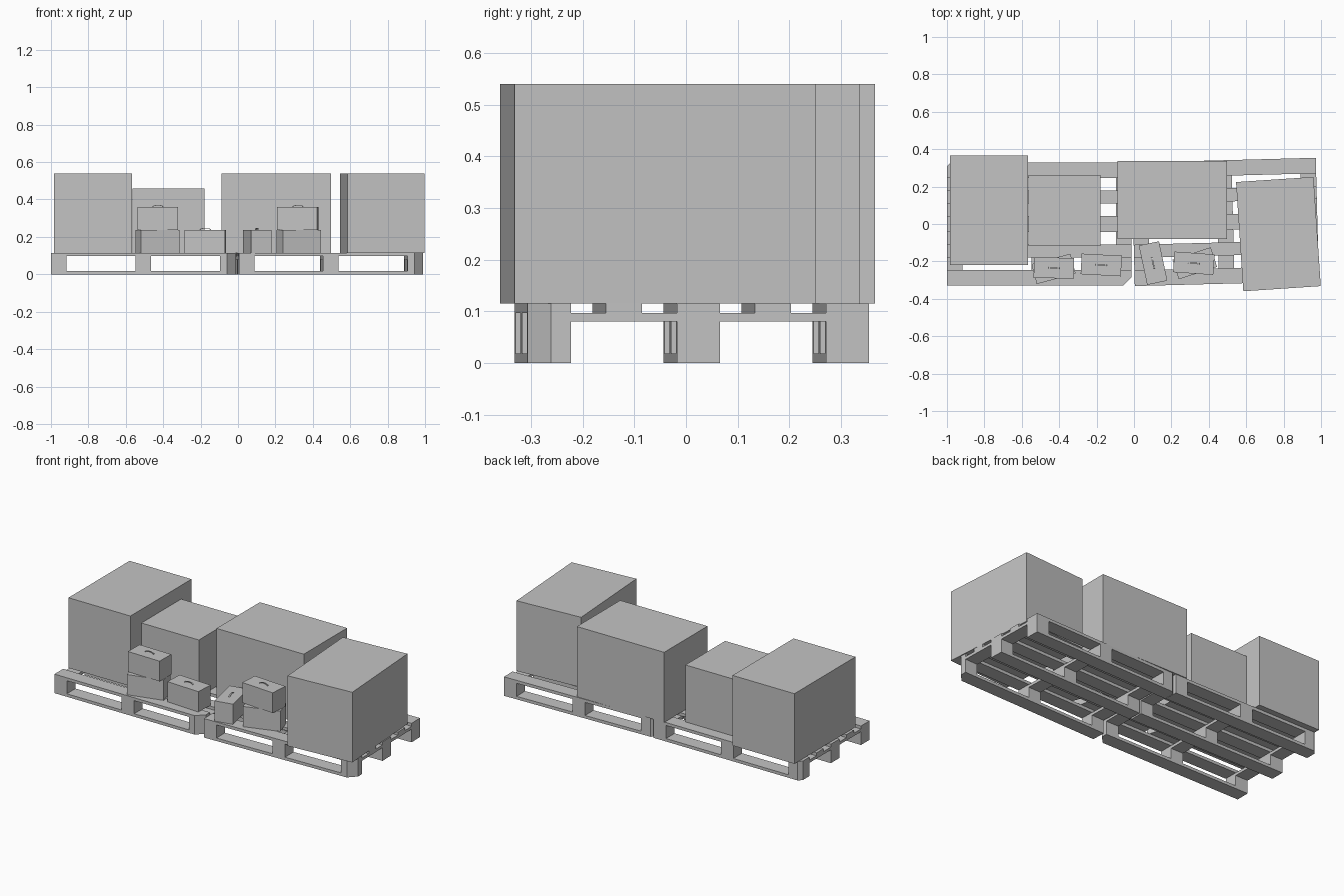
import bpy
import bmesh
from math import radians, sin, cos, pi
from mathutils import Matrix

cube = bpy.data.objects.get("Cube")
if cube:
    bpy.data.objects.remove(cube, do_unlink=True)

grey = bpy.data.materials.new("plain_grey")
grey.use_nodes = True
COLOUR = (0.55, 0.55, 0.55, 1)
grey.diffuse_color = COLOUR
grey.node_tree.nodes["Principled BSDF"].inputs["Base Color"].default_value = COLOUR


def prism(name, outline, z0, z1, place):
    """Extrude a flat outline from z0 to z1 and move it into place."""
    bm = bmesh.new()
    face = bm.faces.new([bm.verts.new((x, y, z0)) for x, y in outline])
    top = bmesh.ops.extrude_face_region(bm, geom=[face])["geom"]
    verts = [v for v in top if isinstance(v, bmesh.types.BMVert)]
    bmesh.ops.translate(bm, verts=verts, vec=(0, 0, z1 - z0))
    bmesh.ops.recalc_face_normals(bm, faces=bm.faces)
    mesh = bpy.data.meshes.new(name)
    bm.to_mesh(mesh)
    bm.free()
    mesh.materials.append(grey)
    obj = bpy.data.objects.new(name, mesh)
    obj.matrix_world = place
    bpy.context.collection.objects.link(obj)
    return obj


def rect(x, y, w, d, front_cut=0, back_cut=0):
    """Rectangle with optional cuts at its front +x and back -x corners."""
    x0, x1, y0, y1 = x - w / 2, x + w / 2, y - d / 2, y + d / 2
    points = [(x0, y0)]
    points += [(x1 - front_cut, y0), (x1, y0 + front_cut)] if front_cut else [(x1, y0)]
    points += [(x1, y1)]
    points += [(x0 + back_cut, y1), (x0, y1 - back_cut)] if back_cut else [(x0, y1)]
    return points


def placed(x, y, degrees):
    return Matrix.Translation((x, y, 0)) @ Matrix.Rotation(radians(degrees), 4, "Z")


# Pallet levels and sizes
LENGTH, WIDTH, RUNNER = 0.985, 0.66, 0.083
SIDE = (WIDTH - RUNNER) / 2
BASE, BLOCK_TOP, CROSS_TOP, DECK = 0.018, 0.08, 0.097, 0.115


def pallet(side, place):
    # Deck boards
    for i in range(-2, 3):
        front = 0.045 if i == -2 else 0
        back = 0.02 if i == 2 else 0
        depth = 0.07 if i in (-1, 1) else RUNNER
        prism(side + "_deck_board", rect(0, i * SIDE / 2, LENGTH, depth, front, back),
              CROSS_TOP, DECK, place)
    # Cross boards
    for i in (-1, 0, 1):
        front = 0.045 if i == 1 else 0
        back = 0.02 if i == -1 else 0
        prism(side + "_cross_board", rect(i * (LENGTH - 0.083) / 2, 0, 0.083, WIDTH, front, back),
              BLOCK_TOP, CROSS_TOP, place)
    # Ground runners and the blocks that stand on them
    for j in (-1, 0, 1):
        front = 0.045 if j == -1 else 0
        back = 0.02 if j == 1 else 0
        prism(side + "_runner", rect(0, j * SIDE, LENGTH, RUNNER, front, back), 0, BASE, place)
        for i in (-1, 0, 1):
            prism(side + "_block",
                  rect(i * (LENGTH - 0.083) / 2, j * SIDE, 0.083, RUNNER,
                       front if i == 1 else 0, back if i == -1 else 0),
                  BASE, BLOCK_TOP, place)


pallet("right", placed(-0.507, 0, 0))
pallet("left", placed(0.488, 0.011, 1.5))

# Large crates: name, x, y, width, depth, top, turn
for name, x, y, w, d, top, turn in (
        ("outer_right_crate", -0.775, 0.073, 0.415, 0.585, 0.54, 0),
        ("low_crate", -0.372, 0.072, 0.385, 0.38, 0.46, 0),
        ("wide_crate", 0.204, 0.128, 0.585, 0.415, 0.54, 0),
        ("outer_left_crate", 0.772, -0.054, 0.415, 0.585, 0.54, 3.8)):
    prism(name, rect(0, 0, w, d), DECK, top, placed(x, y, turn))


def handle(place, top):
    """Thin arched strap on the lid of a small carton."""
    steps = [pi * i / 8 for i in range(9)]
    arch = [(0.03 * cos(a), 0.011 * sin(a)) for a in steps]
    arch += [(0.026 * cos(a), 0.008 * sin(a)) for a in reversed(steps)]
    upright = Matrix.Translation((0, 0, top)) @ Matrix.Rotation(pi / 2, 4, "X")
    prism("carton_handle", arch, -0.004, 0.004, place @ upright)


# Small cartons: name, x, y, layer, turn
CARTON = 0.1225
for name, x, y, layer, turn in (
        ("right_lower_carton", -0.43, -0.24, 0, 15),
        ("right_upper_carton", -0.428, -0.235, 1, -1),
        ("right_single_carton", -0.175, -0.219, 0, -3),
        ("left_single_carton", 0.102, -0.209, 0, 102),
        ("left_lower_carton", 0.325, -0.21, 0, 18),
        ("left_upper_carton", 0.32, -0.21, 1, -4)):
    place = placed(x, y, turn)
    bottom = DECK + layer * CARTON
    prism(name, rect(0, 0, 0.215, 0.11), bottom, bottom + CARTON, place)
    if "lower" not in name:
        handle(place, bottom + CARTON)
